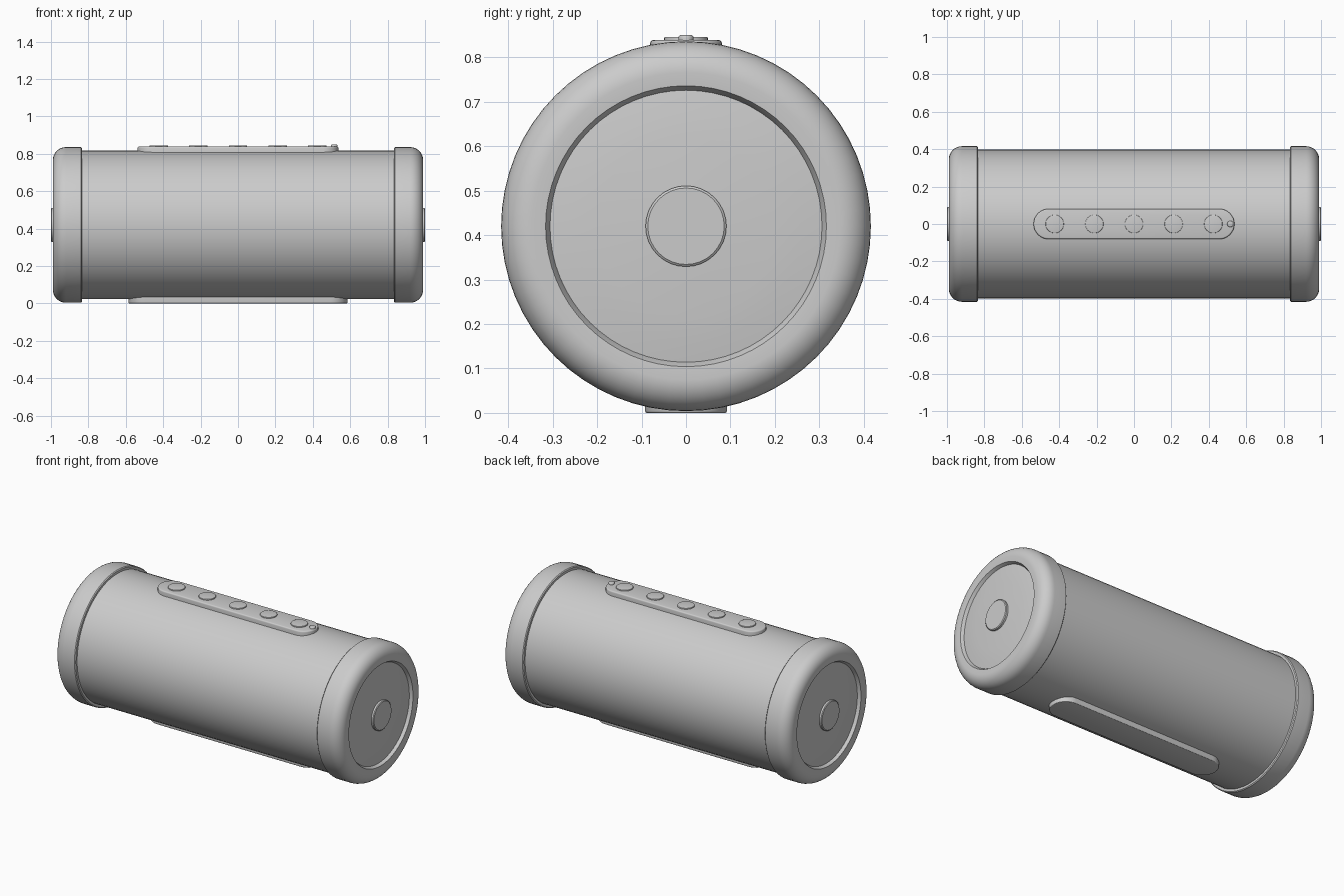
import bpy, bmesh, math

if "Cube" in bpy.data.objects:
    bpy.data.objects.remove(bpy.data.objects["Cube"])

AXIS_Z = 0.42


def finish(name, bm, angle=35):
    bmesh.ops.recalc_face_normals(bm, faces=bm.faces[:])
    me = bpy.data.meshes.new(name)
    bm.to_mesh(me)
    bm.free()
    ob = bpy.data.objects.new(name, me)
    bpy.context.collection.objects.link(ob)
    bpy.ops.object.select_all(action='DESELECT')
    ob.select_set(True)
    bpy.context.view_layer.objects.active = ob
    bpy.ops.object.shade_smooth_by_angle(angle=math.radians(angle))
    return ob


def lathe_x(name, profile, side=1, n=64):
    """Revolve (x, radius) points about the speaker's long axis."""
    bm = bmesh.new()
    rings = []
    for x, r in profile:
        if r == 0:
            rings.append([bm.verts.new((side * x, 0, AXIS_Z))] * n)
        else:
            rings.append([bm.verts.new((side * x,
                                        r * math.sin(2 * math.pi * i / n),
                                        AXIS_Z + r * math.cos(2 * math.pi * i / n)))
                          for i in range(n)])
    for a, b in zip(rings, rings[1:]):
        for i in range(n):
            j = (i + 1) % n
            bm.faces.new(list(dict.fromkeys((a[i], a[j], b[j], b[i]))))
    return finish(name, bm)


def pill(name, half_len, half_wid, z0, z1, cx=0, edge=0.0, n=16, top=True):
    """Upright slab with round ends; equal half sizes give a disc."""
    bm = bmesh.new()
    d = half_len - half_wid
    pts = []
    for s, start in ((1, -math.pi / 2), (-1, math.pi / 2)):
        for i in range(n + 1 if d > 0 else n):
            a = start + math.pi * i / n
            pts.append((cx + s * d + half_wid * math.cos(a), half_wid * math.sin(a)))
    base = bm.faces.new([bm.verts.new((x, y, z0)) for x, y in pts])
    res = bmesh.ops.extrude_face_region(bm, geom=[base], use_keep_orig=True)
    for v in res['geom']:
        if isinstance(v, bmesh.types.BMVert):
            v.co.z = z1
    if edge:
        z = z1 if top else z0
        rim = [e for e in bm.edges if all(abs(v.co.z - z) < 1e-5 for v in e.verts)]
        bmesh.ops.bevel(bm, geom=rim, offset=edge, segments=3, profile=0.5, affect='EDGES')
    return finish(name, bm)


# Main grille tube
lathe_x("body_tube", [(-0.90, 0), (-0.90, 0.397), (0.90, 0.397), (0.90, 0)])

# Rounded end caps with recessed, slightly coned radiators and hubs
R = 0.07
corner = [(0.92 + R * math.sin(t), 0.346 + R * math.cos(t))
          for t in (math.pi / 2 * k / 8 for k in range(9))]
cap = [(0.834, 0.38), (0.834, 0.411), (0.839, 0.416)] + corner + [
    (0.988, 0.316), (0.970, 0.306), (0.950, 0.300), (0.950, 0)]
cone = [(0.955, 0.310), (0.970, 0.306), (0.976, 0.26), (0.981, 0.20), (0.985, 0.08)]
hub = [(0.975, 0.091), (0.996, 0.091), (1.0, 0.086), (1.0, 0)]
for label, side in (("right", 1), ("left", -1)):
    lathe_x(label + "_end_cap", cap, side)
    lathe_x(label + "_radiator", cone, side, 64)
    lathe_x(label + "_hub", hub, side, 32)

# Control strip with five buttons and an indicator light
pill("control_strip", 0.537, 0.081, 0.80, 0.839, edge=0.008)
for k in range(5):
    pill(f"button_{k + 1}", 0.049, 0.049, 0.83, 0.846, cx=(k - 2) * 0.212, edge=0.003)
pill("indicator_light", 0.017, 0.017, 0.83, 0.850, cx=0.515, edge=0.006, n=8)

# Base foot
pill("base_foot", 0.585, 0.092, 0.0, 0.036, edge=0.004, top=False)
